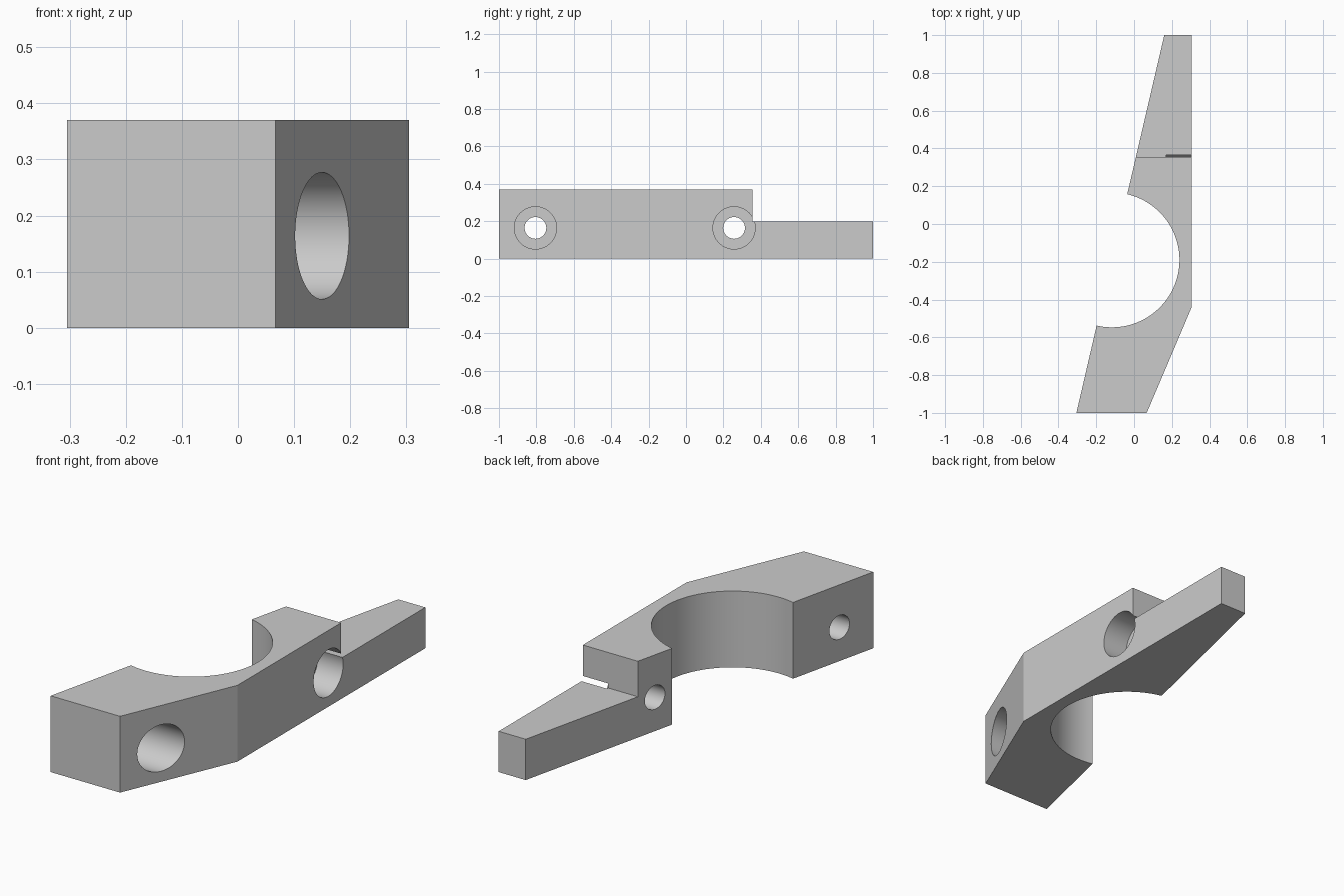
import bpy, bmesh, math
from mathutils import Matrix

cube = bpy.data.objects.get("Cube")
if cube:
    bpy.data.objects.remove(cube, do_unlink=True)

HEIGHT = 0.37
TAIL_HEIGHT = 0.198
STEP_Y = 0.355
BORE_Z = 0.164

grey = bpy.data.materials.new("plain grey")
grey.use_nodes = True
colour = (0.6, 0.6, 0.6, 1)
grey.diffuse_color = colour
grey.node_tree.nodes["Principled BSDF"].inputs["Base Color"].default_value = colour


def make_object(name, bm):
    bmesh.ops.recalc_face_normals(bm, faces=bm.faces)
    mesh = bpy.data.meshes.new(name)
    bm.to_mesh(mesh)
    bm.free()
    mesh.materials.append(grey)
    obj = bpy.data.objects.new(name, mesh)
    bpy.context.collection.objects.link(obj)
    return obj


def extrude_profile(name, points, z0, z1):
    bm = bmesh.new()
    face = bm.faces.new([bm.verts.new((x, y, z0)) for x, y in points])
    top = bmesh.ops.extrude_face_region(bm, geom=[face])["geom"]
    bmesh.ops.translate(bm, vec=(0, 0, z1 - z0),
                        verts=[v for v in top if isinstance(v, bmesh.types.BMVert)])
    return make_object(name, bm)


def bore(name, y, radius, x0, x1):
    # Round cutter lying along x
    bm = bmesh.new()
    place = Matrix.Translation(((x0 + x1) / 2, y, BORE_Z)) @ Matrix.Rotation(math.pi / 2, 4, "Y")
    bmesh.ops.create_cone(bm, cap_ends=True, segments=64, radius1=radius,
                          radius2=radius, depth=x1 - x0, matrix=place)
    return make_object(name, bm)


def cut(target, cutter):
    cutter.hide_render = True
    mod = target.modifiers.new("cut", "BOOLEAN")
    mod.operation = "DIFFERENCE"
    mod.solver = "EXACT"
    mod.object = cutter
    bpy.context.view_layer.objects.active = target
    bpy.ops.object.modifier_apply(modifier=mod.name)
    bpy.data.objects.remove(cutter, do_unlink=True)


# Bracket outline with the half-round recess centred on its slanted side
cx, cy, radius = -0.117, -0.19, 0.357
slant = math.atan2(2.0, 0.465)
steps = 64
arc = []
for i in range(steps + 1):
    a = slant - math.pi * i / steps
    arc.append((cx + radius * math.cos(a), cy + radius * math.sin(a)))
outline = [(-0.305, -1), (0.067, -1), (0.305, -0.44), (0.305, 1), (0.16, 1)] + arc
bracket = extrude_profile("clamp_bracket", outline, 0, HEIGHT)

# Lowered tail
cut(bracket, extrude_profile("step_cutter", [(-1, STEP_Y), (1, STEP_Y), (1, 2), (-1, 2)],
                             TAIL_HEIGHT, 1))

# Counterbored bolt holes: position along y and counterbore floor
for y, floor in ((-0.805, -0.08), (0.257, 0.17)):
    cut(bracket, bore("bolt_hole_cutter", y, 0.058, -0.6, 0.6))
    cut(bracket, bore("counterbore_cutter", y, 0.113, floor, 0.6))

bpy.ops.object.select_all(action="DESELECT")
bracket.select_set(True)
bpy.context.view_layer.objects.active = bracket
bpy.ops.object.shade_smooth_by_angle(angle=math.radians(20))
